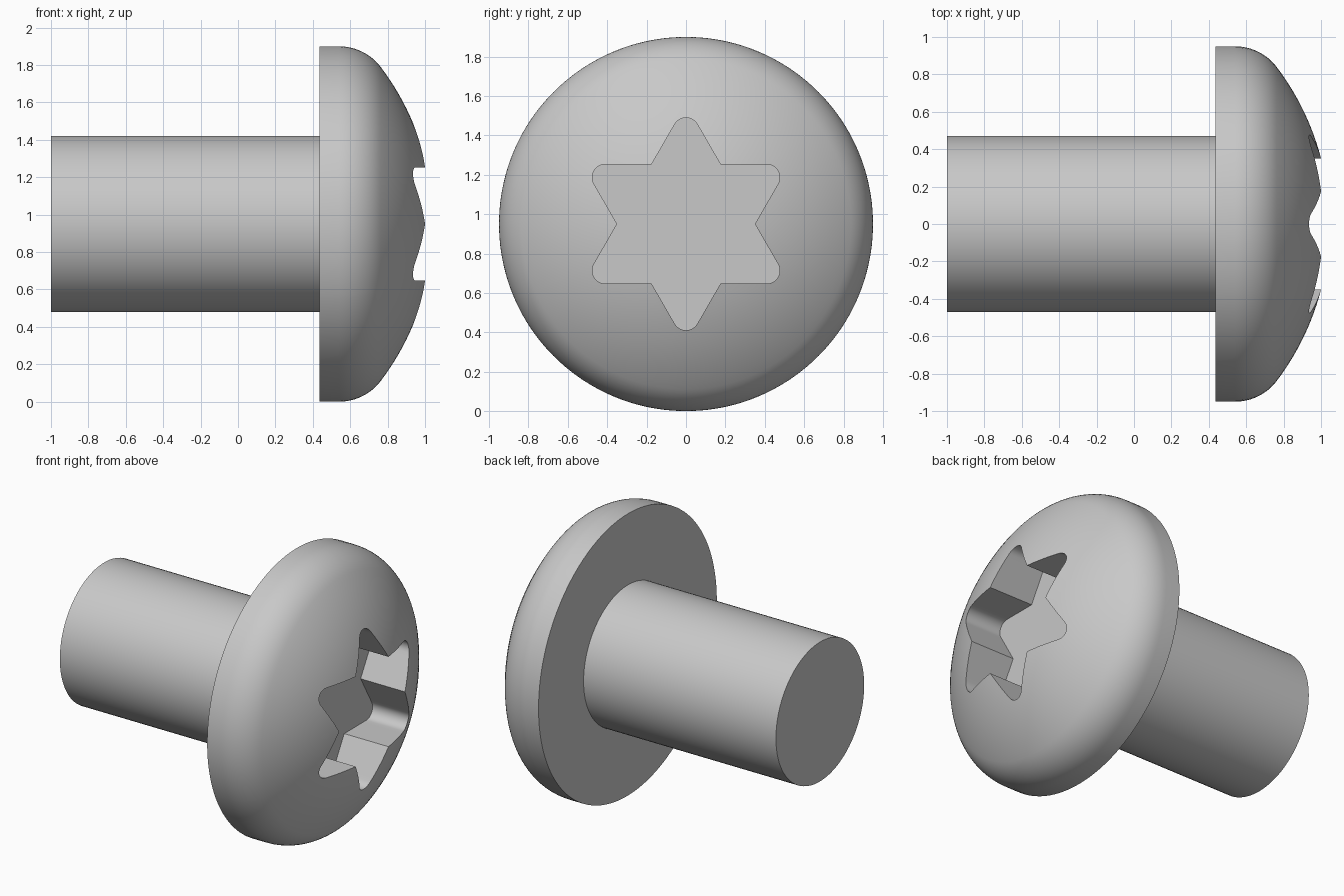
import bpy
import bmesh
from math import sin, cos, radians, pi, sqrt, atan2, hypot
from mathutils import Matrix, Vector

cube = bpy.data.objects.get("Cube")
if cube:
    bpy.data.objects.remove(cube, do_unlink=True)

AXIS_Z = 0.95                          # height of the screw's axis
HEAD_R, SHAFT_R = 0.95, 0.47
TAIL_X, SEAT_X, FLOOR_X = -1.0, 0.435, 0.67
DOME_X, DOME_R = -0.345, 1.39          # centre and radius of the domed face
FILLET_R = 0.28                        # rounding between dome and rim
STAR_TIP, TIP_R = 0.606, 0.066         # sharp tip radius and its rounding

steel = bpy.data.materials.new("grey_steel")
steel.use_nodes = True
GREY = (0.58, 0.58, 0.58, 1)
steel.diffuse_color = GREY
steel.node_tree.nodes["Principled BSDF"].inputs["Base Color"].default_value = GREY


def finish(bm, name):
    """Turn a bmesh into a smooth-shaded object with crisp edges."""
    bmesh.ops.recalc_face_normals(bm, faces=bm.faces)
    mesh = bpy.data.meshes.new(name)
    bm.to_mesh(mesh)
    bm.free()
    mesh.materials.append(steel)
    obj = bpy.data.objects.new(name, mesh)
    bpy.context.collection.objects.link(obj)
    bpy.ops.object.select_all(action='DESELECT')
    obj.select_set(True)
    bpy.context.view_layer.objects.active = obj
    bpy.ops.object.shade_smooth_by_angle(angle=radians(25))
    return obj


def star_outline(edge_steps=9, arc_steps=10):
    """Six-pointed star with rounded tips, as (radius, angle) pairs."""
    inner = STAR_TIP / sqrt(3)
    arc_centre = STAR_TIP - 2 * TIP_R
    arc = [(arc_centre + TIP_R * cos(a), TIP_R * sin(a))
           for a in (radians(-60 + 120 * i / arc_steps) for i in range(arc_steps + 1))]
    valley = Vector((inner * cos(pi / 6), -inner * sin(pi / 6)))
    rise = [valley.lerp(Vector(arc[0]), i / edge_steps) for i in range(edge_steps)]
    fall = [(p[0], -p[1]) for p in reversed(rise[1:])]
    point = [(hypot(*p), atan2(p[1], p[0])) for p in [*rise, *arc, *fall]]
    return [(r, a + pi / 2 + k * pi / 3) for k in range(6) for r, a in point]


def dome_x(r):
    return DOME_X + sqrt(DOME_R ** 2 - r ** 2)


# Head: rings from the flat seat, over rim and dome, down into the star recess
star = star_outline()
fillet_r = HEAD_R - FILLET_R
fillet_x = DOME_X + sqrt((DOME_R - FILLET_R) ** 2 - fillet_r ** 2)
meet = atan2(fillet_x - DOME_X, fillet_r)
rings = [[(SEAT_X, HEAD_R)] * len(star)]
for i in range(13):
    a = meet * i / 12
    rings.append([(fillet_x + FILLET_R * sin(a), fillet_r + FILLET_R * cos(a))] * len(star))
dome_edge = rings[-1][0][1]
for i in range(1, 13):
    radii = [dome_edge + (r - dome_edge) * i / 12 for r, _ in star]
    rings.append([(dome_x(r), r) for r in radii])
rings.append([(FLOOR_X, r) for r, _ in star])

bm = bmesh.new()
loops = [[bm.verts.new((x, r * cos(a), AXIS_Z + r * sin(a)))
          for (x, r), (_, a) in zip(ring, star)] for ring in rings]
for low, high in zip(loops, loops[1:]):
    for i in range(len(star)):
        bm.faces.new((low[i - 1], low[i], high[i], high[i - 1]))
bm.faces.new(loops[0])
bm.faces.new(loops[-1])
finish(bm, "screw_head")

# Shaft: plain cylinder seated slightly inside the head
bm = bmesh.new()
end_x = SEAT_X + 0.02
place = Matrix.Translation(((TAIL_X + end_x) / 2, 0, AXIS_Z)) @ Matrix.Rotation(pi / 2, 4, 'Y')
bmesh.ops.create_cone(bm, cap_ends=True, segments=96, radius1=SHAFT_R, radius2=SHAFT_R,
                      depth=end_x - TAIL_X, matrix=place)
finish(bm, "screw_shaft")
